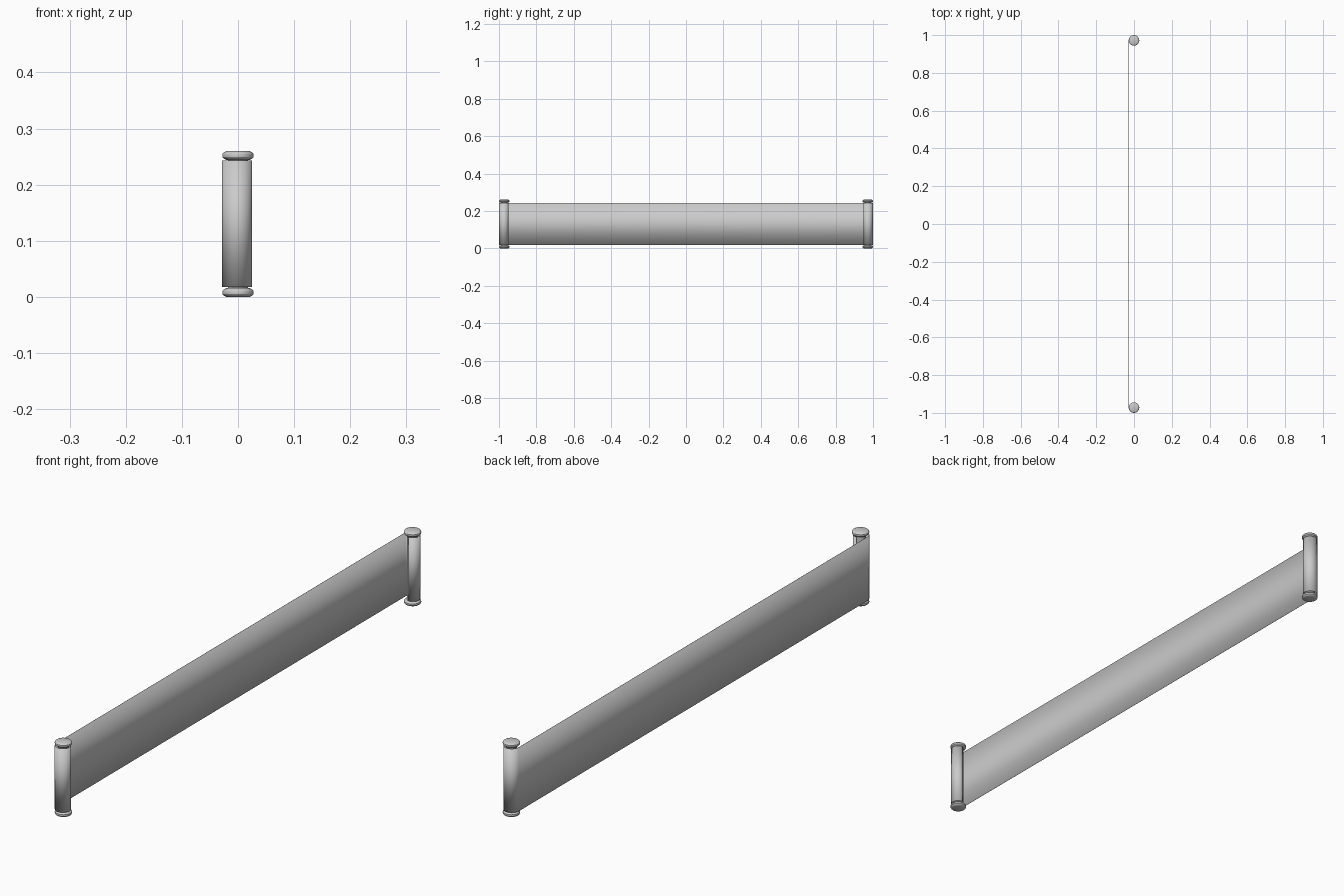
import bpy, bmesh
from math import pi, sin, cos

if "Cube" in bpy.data.objects:
    bpy.data.objects.remove(bpy.data.objects["Cube"])

END_Y = 0.972          # roller axis distance from the centre
Z0, Z1 = 0.018, 0.243  # paper bottom and top


def make_object(name, bm):
    bmesh.ops.recalc_face_normals(bm, faces=bm.faces)
    me = bpy.data.meshes.new(name)
    bm.to_mesh(me)
    bm.free()
    ob = bpy.data.objects.new(name, me)
    bpy.context.collection.objects.link(ob)
    ob.select_set(True)
    bpy.context.view_layer.objects.active = ob
    return ob


def lathe(name, profile, y, segs=32):
    bm = bmesh.new()
    vs = [bm.verts.new((r, 0, z)) for r, z in profile]
    es = [bm.edges.new(p) for p in zip(vs, vs[1:])]
    bmesh.ops.spin(bm, geom=vs + es, axis=(0, 0, 1), cent=(0, 0, 0),
                   angle=2 * pi, steps=segs)
    bmesh.ops.remove_doubles(bm, verts=bm.verts, dist=1e-5)
    bmesh.ops.translate(bm, verts=bm.verts, vec=(0, y, 0))
    ob = make_object(name, bm)
    bpy.ops.object.shade_smooth_by_angle()
    ob.select_set(False)


# Paper: an open curl at each end joined by a flat sheet
curl = []
for i in range(25):
    t = i / 24
    a = pi * 1.5 * t
    r = 0.023 + 0.005 * t
    # inner side -> +x -> outer side -> -x
    curl.append((r * sin(a), END_Y - r * cos(a)))
path = curl + [(x, -y) for x, y in reversed(curl)]

bm = bmesh.new()
rows = [[bm.verts.new((x, y, z)) for x, y in path] for z in (Z0, Z1)]
for i in range(len(path) - 1):
    bm.faces.new((rows[0][i], rows[0][i + 1], rows[1][i + 1], rows[1][i]))
paper = make_object("paper_sheet", bm)
solid = paper.modifiers.new("thickness", 'SOLIDIFY')
solid.thickness = 0.0008
solid.offset = 0
bpy.ops.object.shade_smooth()
paper.select_set(False)

# Rollers: rounded end knobs on a rod
cap = [(0, 0.0), (0.021, 0.0), (0.025, 0.002), (0.0275, 0.005), (0.028, 0.008),
       (0.0275, 0.011), (0.025, 0.014), (0.021, 0.0155), (0, 0.0155)]
for side, y in (("front", -END_Y), ("back", END_Y)):
    lathe(side + "_bottom_knob", cap, y)
    lathe(side + "_top_knob", [(r, 0.26 - z) for r, z in cap], y)
    lathe(side + "_rod", [(0.018, 0.012), (0.018, 0.248)], y)
